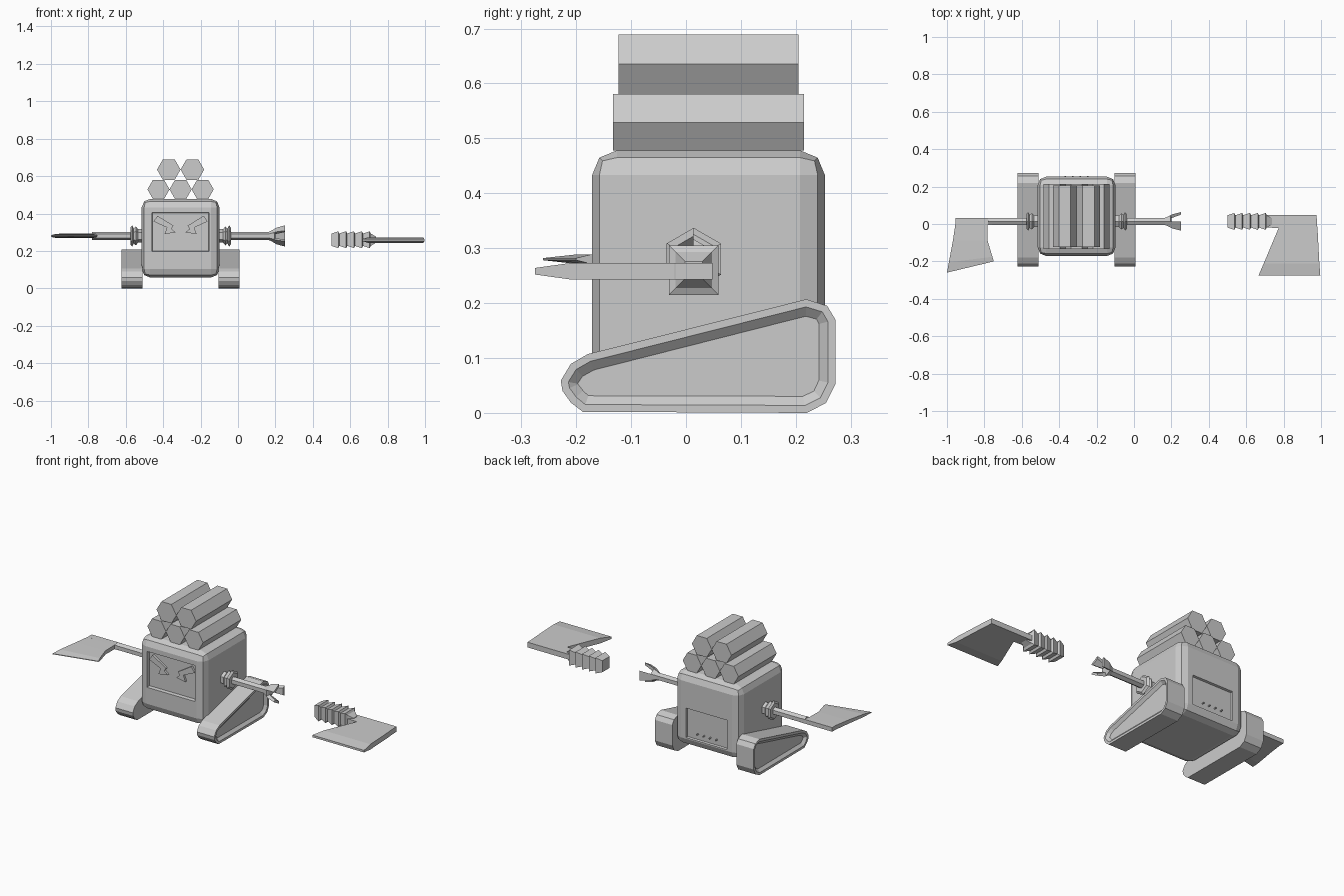
import bpy, bmesh
from math import cos, sin, pi
from mathutils import Vector

if "Cube" in bpy.data.objects:
    bpy.data.objects.remove(bpy.data.objects["Cube"])

CX = -0.307          # robot centre line
AY, AZ = 0.014, 0.28  # arm axis


def finish(name, bm):
    bmesh.ops.recalc_face_normals(bm, faces=bm.faces[:])
    me = bpy.data.meshes.new(name)
    bm.to_mesh(me)
    bm.free()
    ob = bpy.data.objects.new(name, me)
    bpy.context.collection.objects.link(ob)
    return ob


def loft(name, rings, bm=None):
    """Skin a list of equal-length point rings and cap both ends."""
    own = bm is None
    bm = bm or bmesh.new()
    vs = [[bm.verts.new(p) for p in r] for r in rings]
    n = len(vs[0])
    for a, b in zip(vs, vs[1:]):
        for i in range(n):
            j = (i + 1) % n
            bm.faces.new((a[i], a[j], b[j], b[i]))
    caps = [bm.faces.new(vs[0]), bm.faces.new(vs[-1])]
    if own:
        return finish(name, bm)
    return caps


def ngon_x(x, r, n=6, y=AY, z=AZ, turn=pi / 2):
    return [(x, y + r * cos(turn + 2 * pi * i / n), z + r * sin(turn + 2 * pi * i / n)) for i in range(n)]


def mx(x, side):
    """Mirror x about the robot's centre line."""
    return x if side > 0 else 2 * CX - x


# Body: bevelled cube with recessed front and back panels
bm = bmesh.new()
bmesh.ops.create_cube(bm, size=1)
for v in bm.verts:
    v.co = Vector((CX, 0.041, 0.268)) + Vector((v.co.x * 0.416, v.co.y * 0.424, v.co.z * 0.42))
bmesh.ops.bevel(bm, geom=bm.edges[:], offset=0.045, segments=2, profile=0.5, affect='EDGES')
bmesh.ops.recalc_face_normals(bm, faces=bm.faces[:])


def panel(sign, half_x, z0, z1, depth):
    f = max(bm.faces, key=lambda f: f.calc_area() if f.normal.y * sign > 0.9 else 0)
    bmesh.ops.inset_individual(bm, faces=[f], thickness=0.005)
    mid = f.calc_center_median()
    for v in f.verts:
        v.co.x = CX + (half_x if v.co.x > mid.x else -half_x)
        v.co.z = z1 if v.co.z > mid.z else z0
    bmesh.ops.inset_individual(bm, faces=[f], thickness=0.004, depth=-depth)


panel(-1, 0.153, 0.198, 0.405, 0.02)
panel(1, 0.13, 0.11, 0.28, 0.012)
finish("body", bm)

# Angry eyes raised out of the screen
eye = [(-0.452, 0.358), (-0.43, 0.388), (-0.345, 0.335), (-0.356, 0.318),
       (-0.334, 0.300), (-0.393, 0.289), (-0.380, 0.325)]
for side, name in ((-1, "eye_left"), (1, "eye_right")):
    pts = [(x if side < 0 else 2 * CX - x, z) for x, z in eye]
    loft(name, [[(x, y, z) for x, z in pts] for y in (-0.145, -0.163)])

# Rivets on the back panel
bm = bmesh.new()
for i in range(4):
    x = CX + (i - 1.5) * 0.04
    loft("", [[(x + 0.004 * cos(k * pi / 3), y, 0.145 + 0.004 * sin(k * pi / 3)) for k in range(6)]
              for y in (0.235, 0.256)], bm)
finish("back_rivets", bm)

# Tracks with a recessed outer side
track = [(-0.228, 0.059), (-0.225, 0.04), (-0.21, 0.019), (-0.188, 0.002), (0.22, 0.0), (0.255, 0.018),
         (0.272, 0.052), (0.272, 0.17), (0.257, 0.195), (0.219, 0.207), (-0.179, 0.107), (-0.21, 0.089)]
for side, name in ((-1, "track_left"), (1, "track_right")):
    bm = bmesh.new()
    caps = loft("", [[(mx(x, side), y, z) for y, z in track] for x in (-0.103, 0.008)], bm)
    bmesh.ops.recalc_face_normals(bm, faces=bm.faces[:])
    bmesh.ops.inset_individual(bm, faces=[caps[1]], thickness=0.014)
    bmesh.ops.inset_individual(bm, faces=[caps[1]], thickness=0.017, depth=-0.014)
    finish(name, bm)

# Hexagonal logs stacked on top
logs = [(x, 0.529, 0.0593, -0.133, 0.215) for x in (-0.425, CX, -0.189)]
logs += [(x, 0.635, 0.063, -0.123, 0.205) for x in (-0.370, -0.244)]
for i, (x, z, r, y0, y1) in enumerate(logs):
    loft(f"log_{i + 1}", [[(x + r * cos(k * pi / 3), y, z + r * sin(k * pi / 3)) for k in range(6)]
                          for y in (y0, y1)])

# Shoulder collars and arm rods
for side, tag in ((-1, "left"), (1, "right")):
    prof = [(-0.11, 0.036), (-0.08, 0.036), (-0.068, 0.05), (-0.056, 0.04), (-0.048, 0.057), (-0.038, 0.045)]
    loft("shoulder_" + tag, [ngon_x(mx(x, side), r) for x, r in prof])
    end = 0.175 if side > 0 else 0.166
    loft("arm_" + tag, [ngon_x(mx(x, side), 0.022) for x in (-0.045, end)])

# Claw: flared wrist and three fingers on alternate sides of the hexagon
loft("claw_wrist", [ngon_x(x, r) for x, r in ((0.165, 0.022), (0.195, 0.036), (0.2, 0.025))])
bm = bmesh.new()
for k in range(3):
    a = pi / 2 + k * 2 * pi / 3
    ring = []
    for x, ro, ri in ((0.175, 0.026, 0.008), (0.205, 0.044, 0.022), (0.252, 0.057, 0.042)):
        pts = [(ro, a), (ro, a + pi / 3), (ri, a + pi / 3), (ri, a)]
        ring.append([(x, AY + r * cos(t), AZ + r * sin(t)) for r, t in pts])
    loft("", ring, bm)
finish("claw_fingers", bm)


def blade(name, top, taper):
    """Flat blade: outline points (x, y, half thickness) around a mid height."""
    return loft(name, [[(x, y, taper + s * h) for x, y, h in top] for s in (1, -1)])


# Axe blade on the left arm
loft("axe_shaft", [[(x, AY + 0.019 * a, AZ + 0.012 * b) for a, b in ((-1, -1), (1, -1), (1, 1), (-1, 1))]
                   for x in (-0.955, -0.76)])
loft("axe_blade", [[(x, y, AZ + s * h) for x, y, h in row for s in (1,)] +
                   [(x, y, AZ - h) for x, y, h in reversed(row)]
                   for row in (((-0.955, 0.0, 0.012), (-0.783, 0.0, 0.012)),
                               ((-0.968, -0.088, 0.011), (-0.783, -0.088, 0.011)),
                               ((-0.99, -0.205, 0.008), (-0.757, -0.175, 0.008)),
                               ((-1.0, -0.26, 0.002), (-0.75, -0.2, 0.002)))])

# Loose cleaver: ridged square handle
HY, HZ = 0.014, 0.26
rings = []
for i in range(5):
    x = 0.50 + i * 0.042
    rings += [ngon_x(x, 0.033 * 2 ** 0.5, 4, HY, HZ, pi / 4),
              ngon_x(x + 0.036, 0.045 * 2 ** 0.5, 4, HY, HZ, pi / 4)]
rings += [ngon_x(0.71, 0.033 * 2 ** 0.5, 4, HY, HZ, pi / 4), ngon_x(0.738, 0.016 * 2 ** 0.5, 4, HY, HZ, pi / 4)]
loft("cleaver_handle", rings)

# Cleaver blade: tang and head tapering to the cutting edge
loft("cleaver_blade", [[(x, y, HZ - 0.002 + h) for x, y, h in row] + [(x, y, HZ - 0.002 - h) for x, y, h in reversed(row)]
                       for row in (((0.70, 0.048, 0.015), (0.976, 0.048, 0.015)),
                                   ((0.70, -0.018, 0.015), (0.980, -0.018, 0.015)),
                                   ((0.773, -0.022, 0.015), (0.981, -0.022, 0.015)),
                                   ((0.694, -0.21, 0.015), (0.991, -0.21, 0.015)),
                                   ((0.666, -0.275, 0.006), (0.996, -0.275, 0.006)))])
